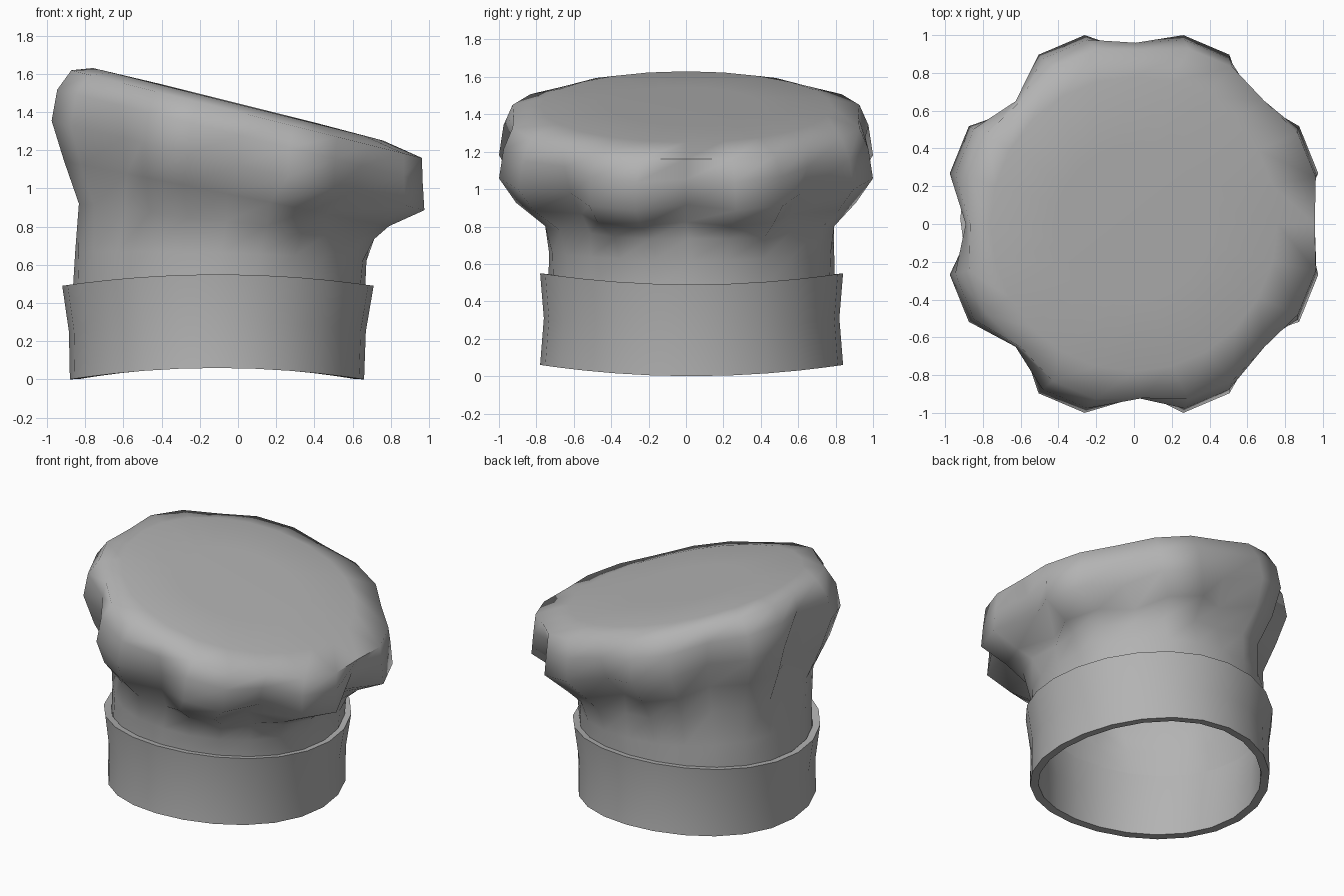
import bpy, bmesh, math

if "Cube" in bpy.data.objects:
    bpy.data.objects.remove(bpy.data.objects["Cube"])

cloth = bpy.data.materials.new("cloth_grey")
cloth.diffuse_color = (0.45, 0.45, 0.45, 1)
cloth.use_nodes = True
cloth.node_tree.nodes["Principled BSDF"].inputs["Base Color"].default_value = cloth.diffuse_color


def loft(name, rings, closed=False, cap=False, angle=40):
    """Skin a list of point rings; optionally close the loop or cap the last ring."""
    bm = bmesh.new()
    vr = [[bm.verts.new(p) for p in ring] for ring in rings]
    pairs = list(zip(vr, vr[1:])) + ([(vr[-1], vr[0])] if closed else [])
    for a, b in pairs:
        n = len(a)
        for i in range(n):
            j = (i + 1) % n
            bm.faces.new((a[i], a[j], b[j], b[i]))
    if cap:
        bm.faces.new(vr[-1])
    bmesh.ops.recalc_face_normals(bm, faces=bm.faces[:])
    me = bpy.data.meshes.new(name)
    bm.to_mesh(me)
    bm.free()
    me.materials.append(cloth)
    ob = bpy.data.objects.new(name, me)
    bpy.context.collection.objects.link(ob)
    bpy.ops.object.select_all(action='DESELECT')
    bpy.context.view_layer.objects.active = ob
    ob.select_set(True)
    bpy.ops.object.shade_smooth_by_angle(angle=math.radians(angle))
    return ob


SEG = 24


def ring(cx, cy, rx, ry, z, slope=0.0, crease=1.0, sag=0.0, back=None):
    """Tilted oval ring, pinched at every 45 degrees; sag dips it at the sides."""
    pts = []
    for i in range(SEG):
        t = math.tau * i / SEG
        k = crease if i % 3 == 0 else 1.0
        if i == SEG // 4 and back:
            k = back
        x, y = cx + rx * k * math.cos(t), cy + ry * k * math.sin(t)
        pts.append((x, y, z - slope * x + sag * math.sin(t) ** 2))
    return pts


# Headband: hollow wall with a flared, curved rim
loft("headband", [
    ring(-0.11, 0.03, 0.77, 0.81, 0.0, sag=0.06),
    ring(-0.108, 0.03, 0.777, 0.79, 0.25, sag=0.06),
    ring(-0.105, 0.03, 0.815, 0.81, 0.49, sag=0.06),
    ring(-0.105, 0.03, 0.765, 0.765, 0.485, sag=0.06),
    ring(-0.11, 0.03, 0.73, 0.745, 0.25, sag=0.06),
    ring(-0.11, 0.03, 0.715, 0.755, 0.003, sag=0.06),
], closed=True)

# Puffed crown: gathered neck, eight lobes and a tilted flat top
loft("puffed_crown", [
    ring(-0.10, 0.03, 0.765, 0.765, 0.46, sag=0.06),
    ring(-0.09, 0.03, 0.77, 0.77, 0.64, 0.03, 0.99, 0.02),
    ring(-0.06, 0.02, 0.80, 0.80, 0.82, 0.12, 0.94),
    ring(-0.06, 0.0, 0.88, 0.94, 0.96, 0.20, 0.84),
    ring(0.0, 0.0, 1.01, 1.035, 1.12, 0.24, 0.84, back=0.88),
    ring(0.01, 0.0, 0.99, 1.01, 1.28, 0.25, 0.91, back=0.95),
    ring(0.045, 0.0, 0.95, 0.96, 1.40, 0.25, 0.96),
    ring(0.0, 0.0, 0.76, 0.78, 1.44, 0.25, 1.0),
    ring(0.0, 0.0, 0.40, 0.40, 1.445, 0.25, 1.0),
], cap=True, angle=75)
